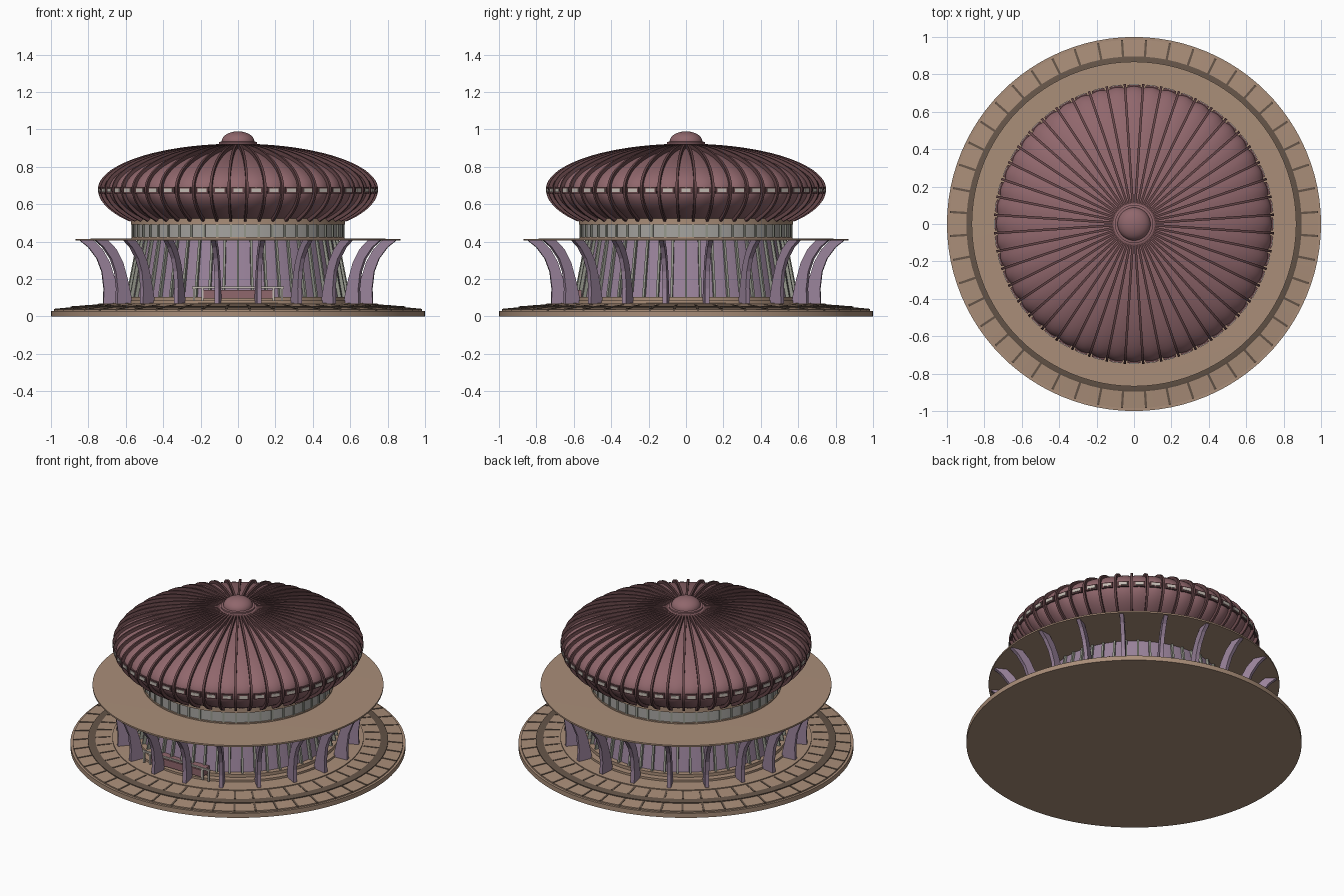
import bpy
import bmesh
from math import sin, cos, pi, tau, radians

if "Cube" in bpy.data.objects:
    bpy.data.objects.remove(bpy.data.objects["Cube"])


def material(name, rgb):
    m = bpy.data.materials.new(name)
    m.use_nodes = True
    m.diffuse_color = (*rgb, 1)
    m.node_tree.nodes["Principled BSDF"].inputs["Base Color"].default_value = (*rgb, 1)
    return m


TAN = material("tan stone", (0.40, 0.27, 0.19))
JOINT = material("brown joint", (0.13, 0.09, 0.065))
ROSE = material("dusty rose", (0.28, 0.135, 0.15))
RIB = material("dark rose", (0.13, 0.06, 0.065))
MAUVE = material("mauve", (0.32, 0.225, 0.325))
SAGE = material("sage grey", (0.30, 0.31, 0.26))
GLASS = material("pale grey", (0.38, 0.37, 0.35))
PALE = material("pale cream", (0.55, 0.50, 0.45))

BAYS = 48


def finish(bm, name, mat, smooth=True):
    bmesh.ops.recalc_face_normals(bm, faces=bm.faces)
    mesh = bpy.data.meshes.new(name)
    bm.to_mesh(mesh)
    bm.free()
    obj = bpy.data.objects.new(name, mesh)
    bpy.context.collection.objects.link(obj)
    mesh.materials.append(mat)
    if smooth:
        bpy.ops.object.select_all(action="DESELECT")
        obj.select_set(True)
        bpy.context.view_layer.objects.active = obj
        bpy.ops.object.shade_smooth_by_angle(angle=radians(30))
    return obj


def lathe(name, profile, mat, seg=96, lobe=0.0):
    """Revolve (radius, height) points; lobe swells the surface between ribs."""
    bm = bmesh.new()
    rings = []
    for r, z in profile:
        ring = []
        for i in range(seg):
            a = tau * i / seg
            k = r * (1 + lobe * abs(cos(a * BAYS / 2)))
            ring.append(bm.verts.new((k * cos(a), k * sin(a), z)))
        rings.append(ring)
    for low, high in zip(rings, rings[1:]):
        for i in range(seg):
            j = (i + 1) % seg
            bm.faces.new((low[i], low[j], high[j], high[i]))
    bm.faces.new(rings[0])
    bm.faces.new(rings[-1])
    return finish(bm, name, mat)


def radial(name, outline, width, count, mat, shift=0.5, smooth=False):
    """Repeat a flat (radius, height) outline, given a width, around the axis."""
    bm = bmesh.new()
    for n in range(count):
        a = tau * (n + shift) / count
        c, s = cos(a), sin(a)
        sides = [[bm.verts.new((r * c - t * s, r * s + t * c, z)) for r, z in outline]
                 for t in (-width / 2, width / 2)]
        bm.faces.new(sides[0])
        bm.faces.new(sides[1])
        for i in range(len(outline)):
            j = (i + 1) % len(outline)
            bm.faces.new((sides[0][i], sides[0][j], sides[1][j], sides[1][i]))
    return finish(bm, name, mat, smooth)


def rect(r0, r1, z0, z1):
    return [(r0, z0), (r1, z0), (r1, z1), (r0, z1)]


def box(name, x, y, z, size, mat):
    bm = bmesh.new()
    bmesh.ops.create_cube(bm, size=1)
    bmesh.ops.scale(bm, vec=size, verts=bm.verts)
    bmesh.ops.translate(bm, vec=(x, y, z), verts=bm.verts)
    return finish(bm, name, mat, False)


# Stepped plinth with paving joints
lathe("plinth", [(1, 0), (1, 0.03), (0.985, 0.03), (0.985, 0.038), (0.89, 0.047),
                 (0.89, 0.053), (0.75, 0.062), (0.75, 0.068), (0.65, 0.072),
                 (0.65, 0.085), (0.61, 0.085), (0.61, 0.105)], TAN)
radial("outer_paving_joints", [(0.89, 0.04), (0.985, 0.03), (0.985, 0.041), (0.89, 0.05)],
       0.012, BAYS, JOINT)
radial("inner_paving_joints", [(0.76, 0.055), (0.85, 0.05), (0.85, 0.058), (0.76, 0.064)],
       0.012, BAYS, JOINT)
lathe("paving_ring_line", [(0.884, 0.05), (0.896, 0.045), (0.896, 0.052), (0.884, 0.0555)], JOINT)

# Leaning main wall and its mullions
lathe("main_wall", [(0.58, 0.1), (0.525, 0.41)], MAUVE)
radial("wall_mullions", [(0.57, 0.1), (0.6, 0.1), (0.54, 0.41), (0.51, 0.41)],
       0.012, BAYS, SAGE, shift=0)

# Flat canopy and curved fins carrying it
lathe("canopy", [(0.5, 0.405), (0.868, 0.405), (0.868, 0.415), (0.5, 0.418)], TAN)
outer = [(0.73, 0.06), (0.727, 0.15), (0.738, 0.24), (0.765, 0.31), (0.81, 0.37), (0.858, 0.408)]
inner = [(0.785, 0.408), (0.735, 0.36), (0.695, 0.29), (0.667, 0.2), (0.648, 0.12), (0.638, 0.06)]
radial("canopy_fins", outer + inner, 0.024, 20, MAUVE)

# Upper window drum
lathe("upper_window_band", [(0.562, 0.41), (0.562, 0.495)], GLASS)
radial("upper_window_bars", rect(0.55, 0.569, 0.415, 0.495), 0.012, BAYS, SAGE)
lathe("drum_sill", [(0.57, 0.41), (0.57, 0.425)], TAN)
lathe("drum_lintel", [(0.572, 0.492), (0.572, 0.53)], TAN)


# Lobed dome following two elliptical arcs
def dome_point(t, extra=0.0):
    height = 0.222 if t > 0 else 0.25
    return ((0.728 + extra) * cos(t), 0.68 + (height + extra) * sin(t))


STEPS = 36
arc = [-0.68 + (1.43 + 0.68) * i / STEPS for i in range(STEPS + 1)]
lathe("dome", [dome_point(t) for t in arc], ROSE, seg=BAYS * 6, lobe=0.014)
rib_outline = [dome_point(t, 0.022) for t in arc] + [dome_point(t, -0.01) for t in reversed(arc)]
radial("dome_ribs", rib_outline, 0.013, BAYS, RIB)

# Small windows around the widest part of the dome
radial("dome_window_frames", rect(0.71, 0.744, 0.658, 0.692), 0.068, BAYS, RIB, shift=0)
radial("dome_window_panes", rect(0.72, 0.748, 0.666, 0.684), 0.05, BAYS, PALE, shift=0)

# Stepped finial with a rounded cap
cap = [(0.088 * cos(pi / 2 * i / 8), 0.935 + 0.055 * sin(pi / 2 * i / 8)) for i in range(8)]
lathe("finial", [(0.105, 0.88), (0.105, 0.905), (0.116, 0.908), (0.116, 0.92),
                 (0.102, 0.923), (0.102, 0.933), (0.088, 0.935)] + cap[1:] + [(0.002, 0.99)],
      ROSE, seg=48)

# Front entrance step and handrail
box("entrance_step", 0, -0.6, 0.118, (0.37, 0.08, 0.045), ROSE)
box("handrail", 0, -0.64, 0.155, (0.49, 0.012, 0.01), PALE)
for side in (-1, 1):
    for x in (0.19, 0.235):
        box("handrail_post", side * x, -0.64, 0.12, (0.012, 0.012, 0.075), PALE)
